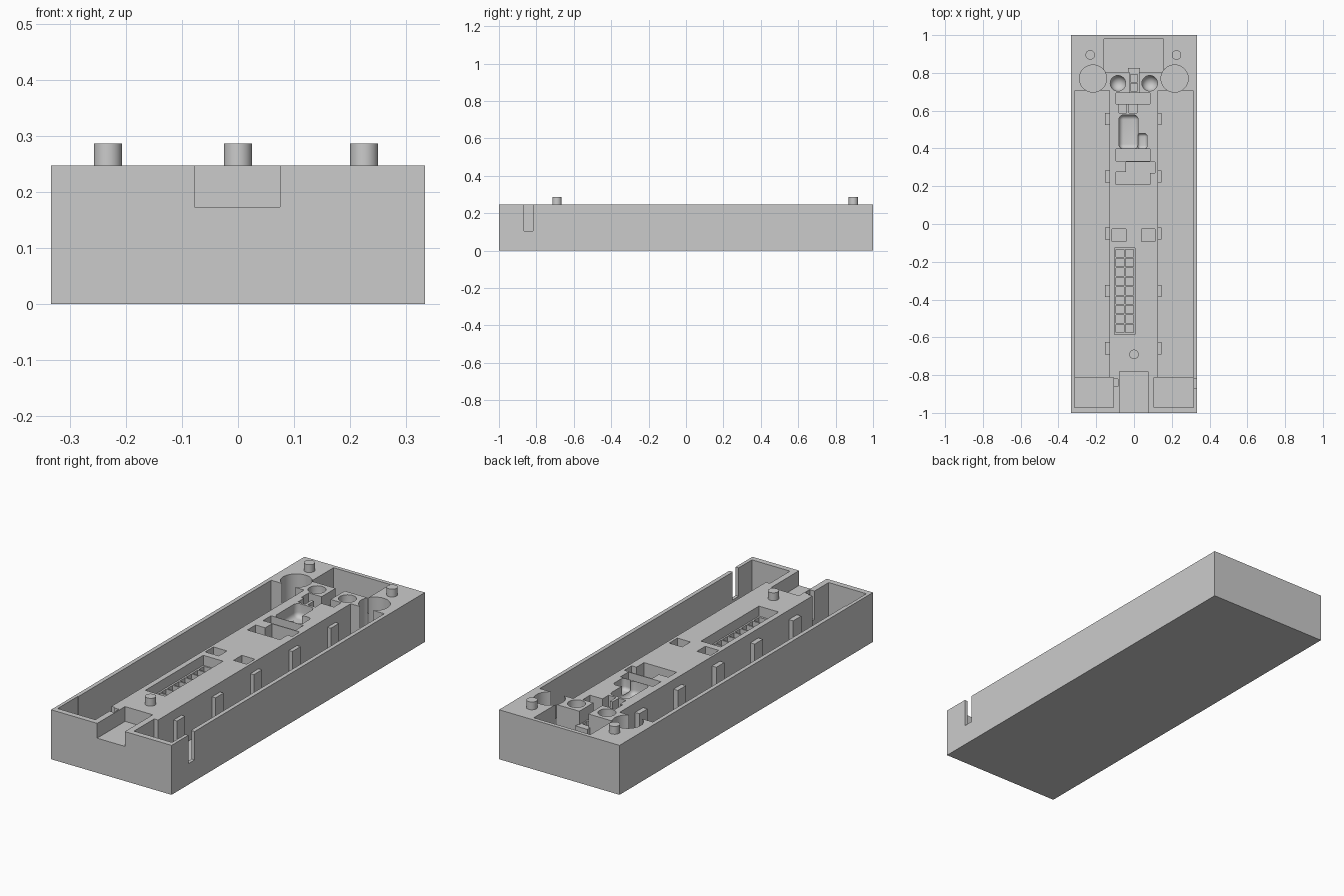
import bpy, bmesh, math
from mathutils import Matrix, Vector

cube = bpy.data.objects.get("Cube")
if cube:
    bpy.data.objects.remove(cube)

TOP = 0.247
ABOVE = 0.4
grey = bpy.data.materials.new("plain_grey")
grey.use_nodes = True
colour = (0.6, 0.6, 0.6, 1)
grey.diffuse_color = colour
grey.node_tree.nodes["Principled BSDF"].inputs["Base Color"].default_value = colour


def finish(name, bm):
    mesh = bpy.data.meshes.new(name)
    bmesh.ops.recalc_face_normals(bm, faces=bm.faces)
    bm.to_mesh(mesh)
    bm.free()
    mesh.materials.append(grey)
    ob = bpy.data.objects.new(name, mesh)
    bpy.context.collection.objects.link(ob)
    return ob


def add_box(bm, x0, x1, y0, y1, z0, z1):
    mid = Vector((x0 + x1, y0 + y1, z0 + z1)) / 2
    size = Matrix.Diagonal((x1 - x0, y1 - y0, z1 - z0, 1))
    return bmesh.ops.create_cube(bm, size=1, matrix=Matrix.Translation(mid) @ size)


def boxes(name, rects, z0, z1=ABOVE, round_by=0):
    bm = bmesh.new()
    for r in rects:
        add_box(bm, *r, z0, z1)
    if round_by:
        bmesh.ops.bevel(bm, geom=bm.edges[:], offset=round_by, segments=6,
                        profile=0.5, affect='EDGES')
    return finish(name, bm)


def cylinders(name, spots, radius, z0, z1):
    bm = bmesh.new()
    for x, y in spots:
        bmesh.ops.create_cone(bm, cap_ends=True, segments=48, radius1=radius, radius2=radius,
                              depth=z1 - z0, matrix=Matrix.Translation((x, y, (z0 + z1) / 2)))
    return finish(name, bm)


def capsules(name, spots, radius, z):
    # round-bottomed plugs: the upper half of each ball is pulled upward
    bm = bmesh.new()
    for x, y in spots:
        ball = bmesh.ops.create_uvsphere(bm, u_segments=32, v_segments=24, radius=radius,
                                         matrix=Matrix.Translation((x, y, z)))
        for v in ball["verts"]:
            if v.co.z > z + 0.001:
                v.co.z += 0.2
    return finish(name, bm)


body = boxes("base_block", [(-0.333, 0.333, -1, 1)], 0, TOP)


def cut(cutter):
    cutter.hide_render = True
    mod = body.modifiers.new("cut", 'BOOLEAN')
    mod.operation = 'DIFFERENCE'
    mod.solver = 'EXACT'
    mod.object = cutter
    bpy.context.view_layer.objects.active = body
    bpy.ops.object.modifier_apply(modifier=mod.name)
    bpy.data.objects.remove(cutter)


# long side troughs, deeper end cells and round wells
cut(boxes("side_troughs", [(-0.3125, -0.13, -0.85, 0.708), (0.127, 0.3125, -0.85, 0.708)], 0.05))
cut(boxes("end_cells", [(-0.316, -0.108, -0.972, -0.813), (0.106, 0.316, -0.972, -0.813)], 0.03))
cut(boxes("rear_pocket", [(-0.158, 0.155, 0.805, 0.98)], 0.07))
cut(cylinders("round_wells", [(-0.217, 0.77), (0.215, 0.77)], 0.072, 0.03, ABOVE))

# cable notches and front notch
cut(boxes("cable_notches", [(-0.15, -0.084, -0.86, -0.82), (0.29, 0.36, -0.867, -0.818)], 0.105))
cut(boxes("front_notch", [(-0.078, 0.075, -1.1, -0.78)], 0.173))

# socket with a grid of small holes
cut(boxes("grid_socket", [(-0.103, 0.006, -0.584, -0.127)], 0.197))
holes = [(x - 0.021, x + 0.021, y - 0.021, y + 0.021)
         for x in (-0.073, -0.023) for y in [-0.155 - 0.0497 * i for i in range(9)]]
cut(boxes("grid_holes", holes, 0.16))
cut(boxes("square_pockets", [(-0.117, -0.042, -0.092, -0.027), (0.04, 0.112, -0.092, -0.027)], 0.2))

# cluster of pockets toward the back
cut(boxes("stepped_pocket_a", [(-0.095, 0.085, 0.21, 0.275)], 0.17))
cut(boxes("stepped_pocket_b", [(-0.042, 0.111, 0.27, 0.328)], 0.17))
cut(boxes("cross_pockets", [(-0.095, 0.085, 0.333, 0.396), (-0.095, 0.085, 0.636, 0.694)], 0.17))
cut(boxes("small_pockets", [(-0.08, -0.04, 0.588, 0.645), (-0.026, 0.016, 0.588, 0.645)], 0.19))
cut(boxes("rounded_pocket", [(-0.08, 0.022, 0.398, 0.577)], 0.18, round_by=0.025))
cut(boxes("rounded_side_pocket", [(0.018, 0.07, 0.398, 0.48)], 0.19, round_by=0.018))
cut(capsules("bowl_holes", [(-0.085, 0.745), (0.083, 0.745)], 0.041, 0.215))
cut(boxes("rear_channel", [(-0.024, 0.026, 0.68, 0.82)], 0.18))
cut(boxes("channel_holes", [(-0.019, 0.019, 0.705, 0.743), (-0.019, 0.019, 0.753, 0.791)], 0.15))

# ribs along the inner trough walls
ribs = []
for i in range(5):
    y = 0.556 - 0.3035 * i
    ribs += [(-0.154, -0.125, y - 0.032, y + 0.032), (0.122, 0.146, y - 0.032, y + 0.032)]
wall_ribs = boxes("wall_ribs", ribs, 0.045, 0.2)

# ledge in the rear pocket and locating pegs
ledge = boxes("channel_ledge", [(-0.033, 0.033, 0.8, 0.826)], 0.065, 0.18)
pegs = cylinders("locating_pegs", [(-0.232, 0.895), (0.225, 0.895), (0, -0.69)], 0.025, 0.24, 0.286)

for ob in bpy.context.selected_objects:
    ob.select_set(False)
for ob in (body, pegs):
    ob.select_set(True)
    bpy.context.view_layer.objects.active = ob
    bpy.ops.object.shade_smooth_by_angle(angle=math.radians(30))
    ob.select_set(False)
